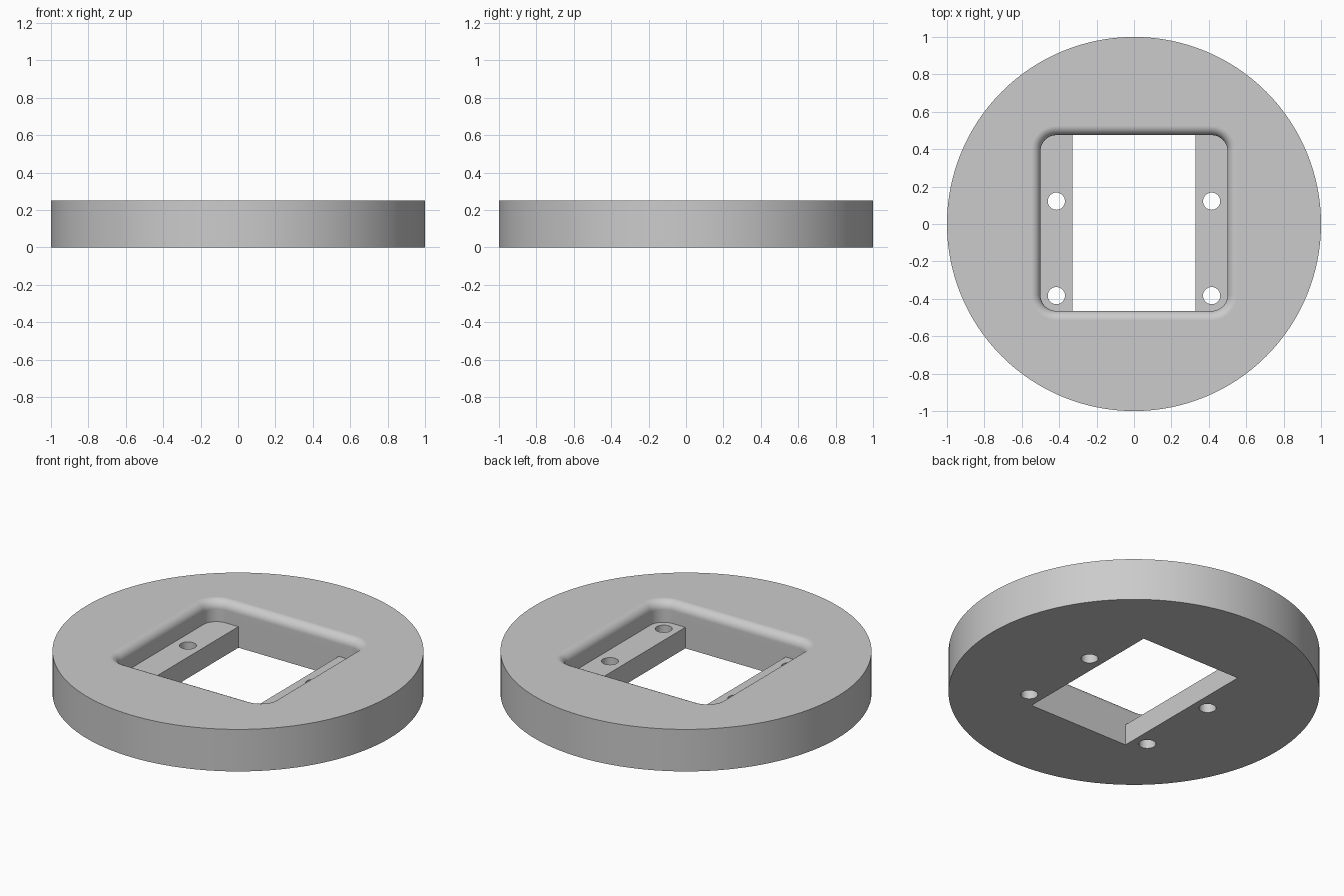
import bpy, bmesh, math

cube = bpy.data.objects.get("Cube")
if cube:
    bpy.data.objects.remove(cube, do_unlink=True)

HEIGHT, LEDGE_Z, FILLET = 0.25, 0.125, 0.05
HALF_X, HALF_Y, MID_Y, CORNER = 0.5, 0.47, 0.005, 0.085
WINDOW_X = 0.33

grey = bpy.data.materials.new("plain_grey")
grey.use_nodes = True
colour = (0.6, 0.6, 0.6, 1)
grey.diffuse_color = colour
grey.node_tree.nodes["Principled BSDF"].inputs["Base Color"].default_value = colour


def add_object(name, bm):
    bmesh.ops.recalc_face_normals(bm, faces=bm.faces)
    mesh = bpy.data.meshes.new(name)
    bm.to_mesh(mesh)
    bm.free()
    mesh.materials.append(grey)
    obj = bpy.data.objects.new(name, mesh)
    bpy.context.collection.objects.link(obj)
    return obj


def cylinder(name, radius, z0, z1, x=0, y=0, sides=96):
    bm = bmesh.new()
    bmesh.ops.create_cone(bm, cap_ends=True, segments=sides, radius1=radius,
                          radius2=radius, depth=z1 - z0)
    bmesh.ops.translate(bm, vec=(x, y, (z0 + z1) / 2), verts=bm.verts)
    return add_object(name, bm)


def rounded_ring(bm, grow, z, steps=10):
    """Rounded rectangle of the pocket, grown outwards evenly."""
    ring = []
    for k, (sx, sy) in enumerate([(1, 1), (-1, 1), (-1, -1), (1, -1)]):
        for i in range(steps + 1):
            a = (k + i / steps) * math.pi / 2
            r = CORNER + grow
            ring.append(bm.verts.new((sx * (HALF_X - CORNER) + r * math.cos(a),
                                      MID_Y + sy * (HALF_Y - CORNER) + r * math.sin(a), z)))
    return ring


# Pocket cutter: straight wall that flares into a rounded lip
bm = bmesh.new()
levels = [(0, LEDGE_Z)]
for i in range(9):
    a = i / 8 * math.pi / 2
    levels.append((FILLET * (1 - math.cos(a)), HEIGHT - FILLET + FILLET * math.sin(a)))
levels.append((FILLET, HEIGHT + 0.1))
rings = [rounded_ring(bm, g, z) for g, z in levels]
for low, high in zip(rings, rings[1:]):
    for i in range(len(low)):
        j = (i + 1) % len(low)
        bm.faces.new((low[i], low[j], high[j], high[i]))
bm.faces.new(rings[0])
bm.faces.new(rings[-1])
cutters = [add_object("pocket_cutter", bm)]

# Window cutter through the floor, leaving a ledge on each side
bm = bmesh.new()
bmesh.ops.create_cube(bm, size=1)
bmesh.ops.scale(bm, vec=(2 * WINDOW_X, 2 * HALF_Y, 0.26), verts=bm.verts)
bmesh.ops.translate(bm, vec=(0, MID_Y, 0.03), verts=bm.verts)
cutters.append(add_object("window_cutter", bm))

# Screw holes in the ledges
for x in (-0.415, 0.415):
    for y in (-0.383, 0.122):
        cutters.append(cylinder("hole_cutter", 0.046, -0.1, 0.18, x, y, 32))

# Round mounting plate
plate = cylinder("mounting_plate", 1, 0, HEIGHT, sides=128)
bpy.context.view_layer.objects.active = plate
for cutter in cutters:
    mod = plate.modifiers.new("cut", "BOOLEAN")
    mod.operation = "DIFFERENCE"
    mod.solver = "EXACT"
    mod.object = cutter
    bpy.ops.object.modifier_apply(modifier=mod.name)
    bpy.data.objects.remove(cutter, do_unlink=True)

# Smooth curved walls, with flat faces kept flat
bpy.ops.object.select_all(action="DESELECT")
plate.select_set(True)
bpy.ops.object.shade_smooth_by_angle(angle=math.radians(30))
weighted = plate.modifiers.new("weighted_normals", "WEIGHTED_NORMAL")
weighted.keep_sharp = True
